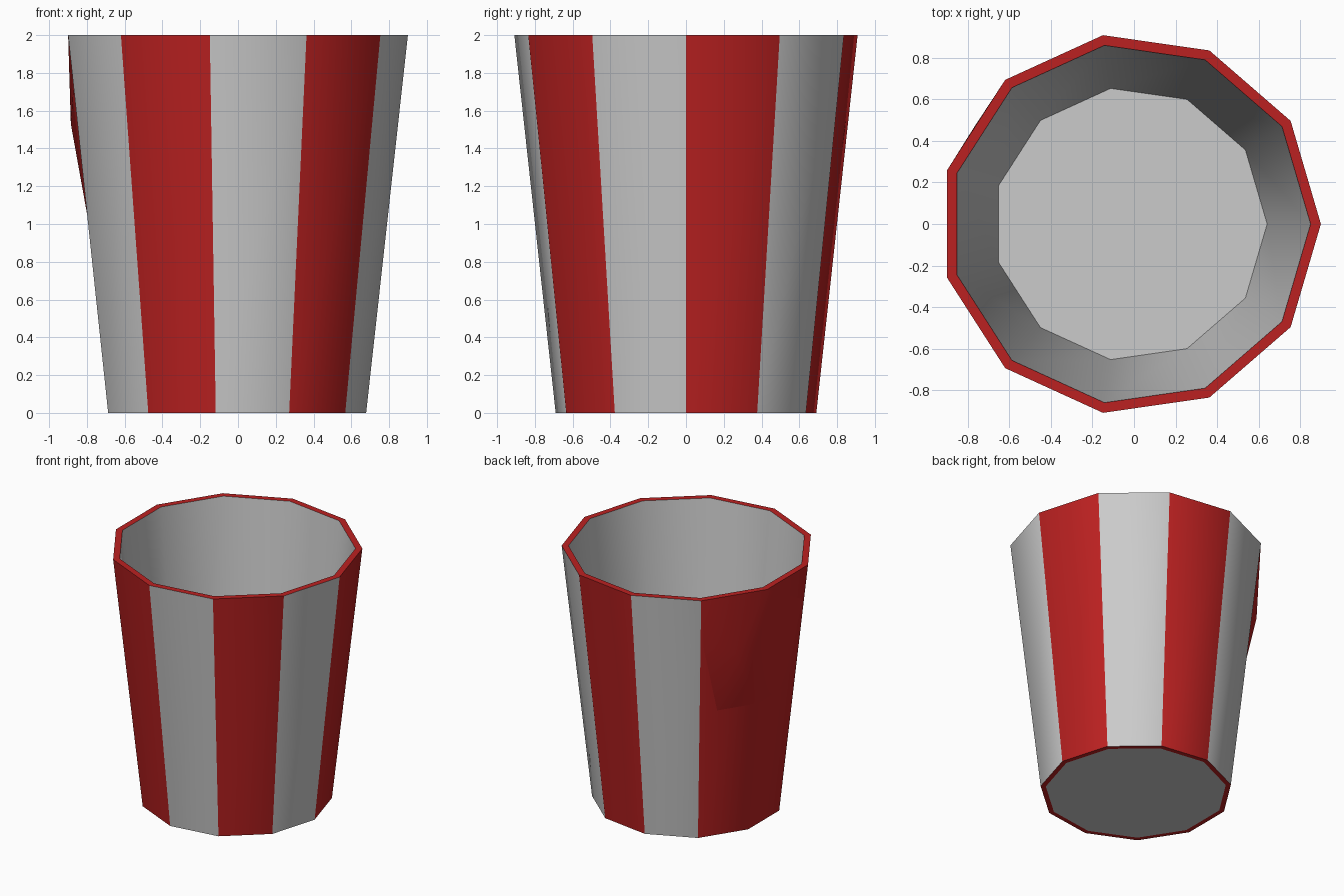
import bpy, bmesh
from math import cos, sin, pi, radians

if "Cube" in bpy.data.objects:
    bpy.data.objects.remove(bpy.data.objects["Cube"])

N = 11                      # sides of the cup
CX = -0.0186                # offset that centres the odd polygon in x
R_LOW, R_TOP, H = 0.697, 0.918, 2.0
INNER = 0.946               # inner wall relative to outer wall
RED_SIDES = {0, 2, 4, 5, 7, 9}


def material(name, color):
    m = bpy.data.materials.new(name)
    m.diffuse_color = color
    m.use_nodes = True
    m.node_tree.nodes["Principled BSDF"].inputs["Base Color"].default_value = m.diffuse_color
    return m


grey = material("grey", (0.8, 0.8, 0.8, 1))
red = material("red", (0.5, 0.015, 0.015, 1))


def corner(i, z, scale=1.0):
    r = (R_LOW + (R_TOP - R_LOW) * z / H) * scale
    a = 2 * pi * i / N
    return (CX + r * cos(a), r * sin(a), z)


def on_wall(i, z):
    """Point on the flat outer wall, i may lie between two corners."""
    k = int(i)
    a, b, t = corner(k, z), corner(k + 1, z), i - k
    return [p + (q - p) * t for p, q in zip(a, b)]


def finish(bm, name, mats):
    me = bpy.data.meshes.new(name)
    bm.to_mesh(me)
    bm.free()
    for m in mats:
        me.materials.append(m)
    ob = bpy.data.objects.new(name, me)
    bpy.context.collection.objects.link(ob)
    bpy.ops.object.select_all(action='DESELECT')
    ob.select_set(True)
    bpy.context.view_layer.objects.active = ob
    bpy.ops.object.shade_smooth_by_angle(angle=radians(40))


# striped cup: outer wall, red rims, grey lining and floor
bm = bmesh.new()
out_low, out_top, in_top, in_low = [
    [bm.verts.new(corner(i, z, s)) for i in range(N)]
    for z, s in ((0, 1), (H, 1), (H, INNER), (0, INNER))]


def band(a, b, mat):
    for i in range(N):
        j = (i + 1) % N
        bm.faces.new((a[i], a[j], b[j], b[i])).material_index = mat(i)


band(out_low, out_top, lambda i: int(i in RED_SIDES))
band(out_top, in_top, lambda i: 1)
band(in_top, in_low, lambda i: 0)
band(in_low, out_low, lambda i: 1)
bm.faces.new(in_low)
finish(bm, "cup", (grey, red))

# shallow bulge over the double red stripe: two fans joined by a ridge
bm = bmesh.new()
left = bm.verts.new((-0.77, 0.465, 1.53))
right = bm.verts.new((-0.885, 0.20, 1.53))
top = bm.verts.new(on_wall(5, 2.0))
low = bm.verts.new(on_wall(5, 1.05))


def fan(apex, start, points, end):
    rim = [start] + [bm.verts.new(on_wall(*p)) for p in points] + [end]
    for a, b in zip(rim, rim[1:]):
        bm.faces.new((apex, a, b))


fan(left, top, [(4.02, 2.0), (4.05, 1.6), (4.3, 1.05)], low)
fan(right, low, [(5.75, 1.05), (5.95, 1.73)], top)
bm.faces.new((left, right, top))
bm.faces.new((right, left, low))
bm.normal_update()
if sum(f.normal.x for f in bm.faces) > 0:
    bmesh.ops.reverse_faces(bm, faces=bm.faces[:])
finish(bm, "side_bulge", (red,))
